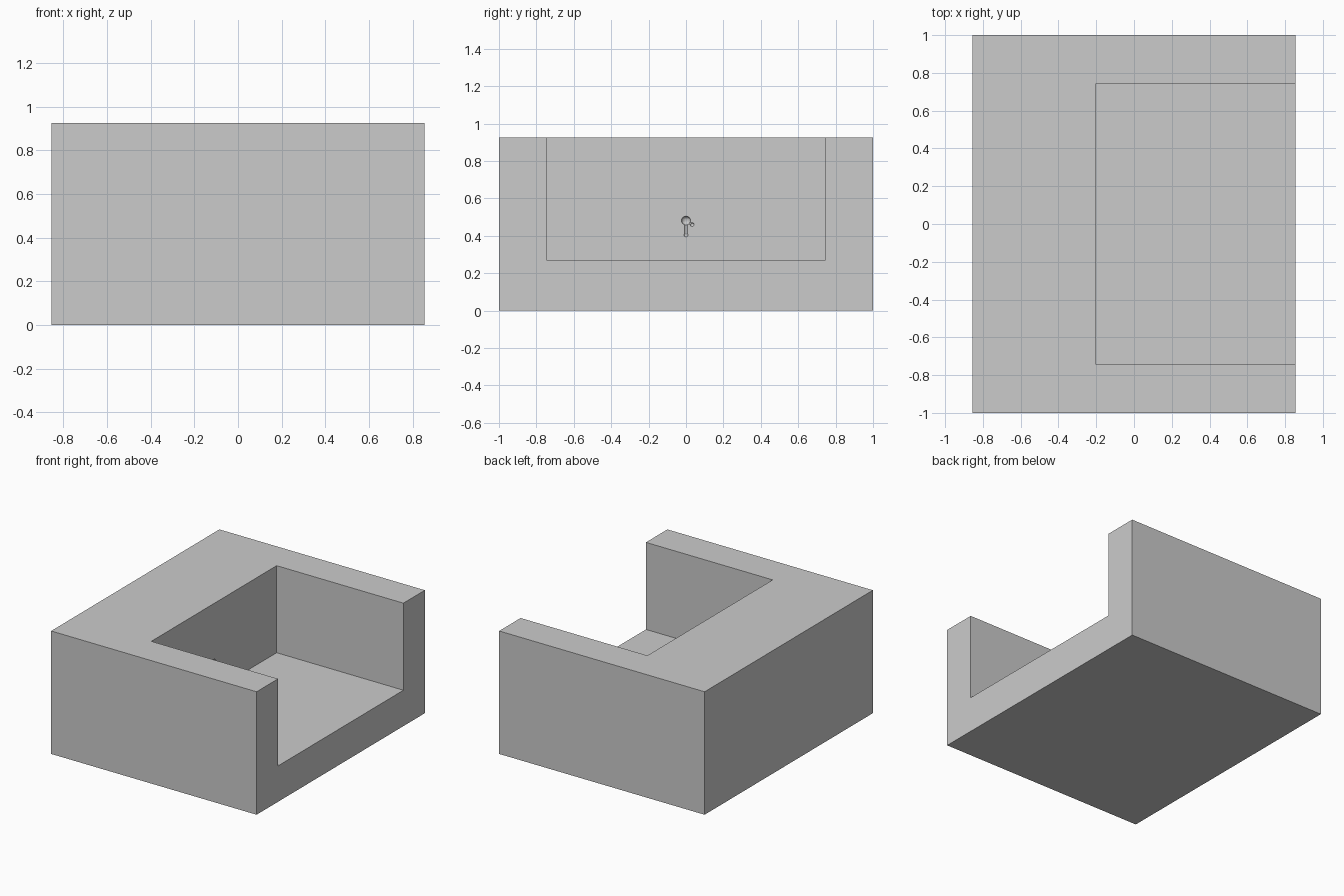
import bpy
from mathutils import Vector

if "Cube" in bpy.data.objects:
    bpy.data.objects.remove(bpy.data.objects["Cube"])

# Block: U-shaped plan walls on a solid base, open to the right
HX, HY, H = 0.855, 1.0, 0.925
WALL_X, IN_Y, FLOOR = -0.20, 0.745, 0.27


def box(name, lo, hi):
    lo, hi = Vector(lo), Vector(hi)
    bpy.ops.mesh.primitive_cube_add(size=1, location=(lo + hi) / 2)
    ob = bpy.context.object
    ob.name = name
    ob.scale = hi - lo
    bpy.ops.object.transform_apply(location=True, rotation=True, scale=True)
    return ob


def ball(name, y, z, r):
    bpy.ops.mesh.primitive_uv_sphere_add(segments=16, ring_count=10, radius=r,
                                         location=(WALL_X, y, z))
    bpy.context.object.name = name
    return bpy.context.object


def rod(name, a, b, r):
    a, b = Vector((WALL_X, *a)), Vector((WALL_X, *b))
    bpy.ops.mesh.primitive_cylinder_add(vertices=12, radius=r, depth=(b - a).length,
                                        location=(a + b) / 2)
    ob = bpy.context.object
    ob.name = name
    ob.rotation_euler = (b - a).to_track_quat('Z', 'Y').to_euler()
    return ob


def carve(target, cutter):
    mod = target.modifiers.new("carve", 'BOOLEAN')
    mod.operation = 'DIFFERENCE'
    mod.solver = 'EXACT'
    mod.object = cutter
    bpy.context.view_layer.objects.active = target
    bpy.ops.object.modifier_apply(modifier=mod.name)
    bpy.data.objects.remove(cutter)


block = box("block", (-HX, -HY, 0), (HX, HY, H))

# Large open recess
carve(block, box("recess_cutter", (WALL_X, -IN_Y, FLOOR), (HX + 0.2, IN_Y, H + 0.2)))

# Tiny keyhole-like hollow in the inner wall
for cutter in (
    ball("hollow_head", 0, 0.481, 0.024),
    rod("hollow_stem", (0, 0.47), (0, 0.403), 0.008),
    ball("hollow_foot", 0, 0.405, 0.011),
    rod("hollow_arm", (0.01, 0.475), (0.032, 0.461), 0.006),
    ball("hollow_arm_tip", 0.033, 0.460, 0.010),
):
    carve(block, cutter)
